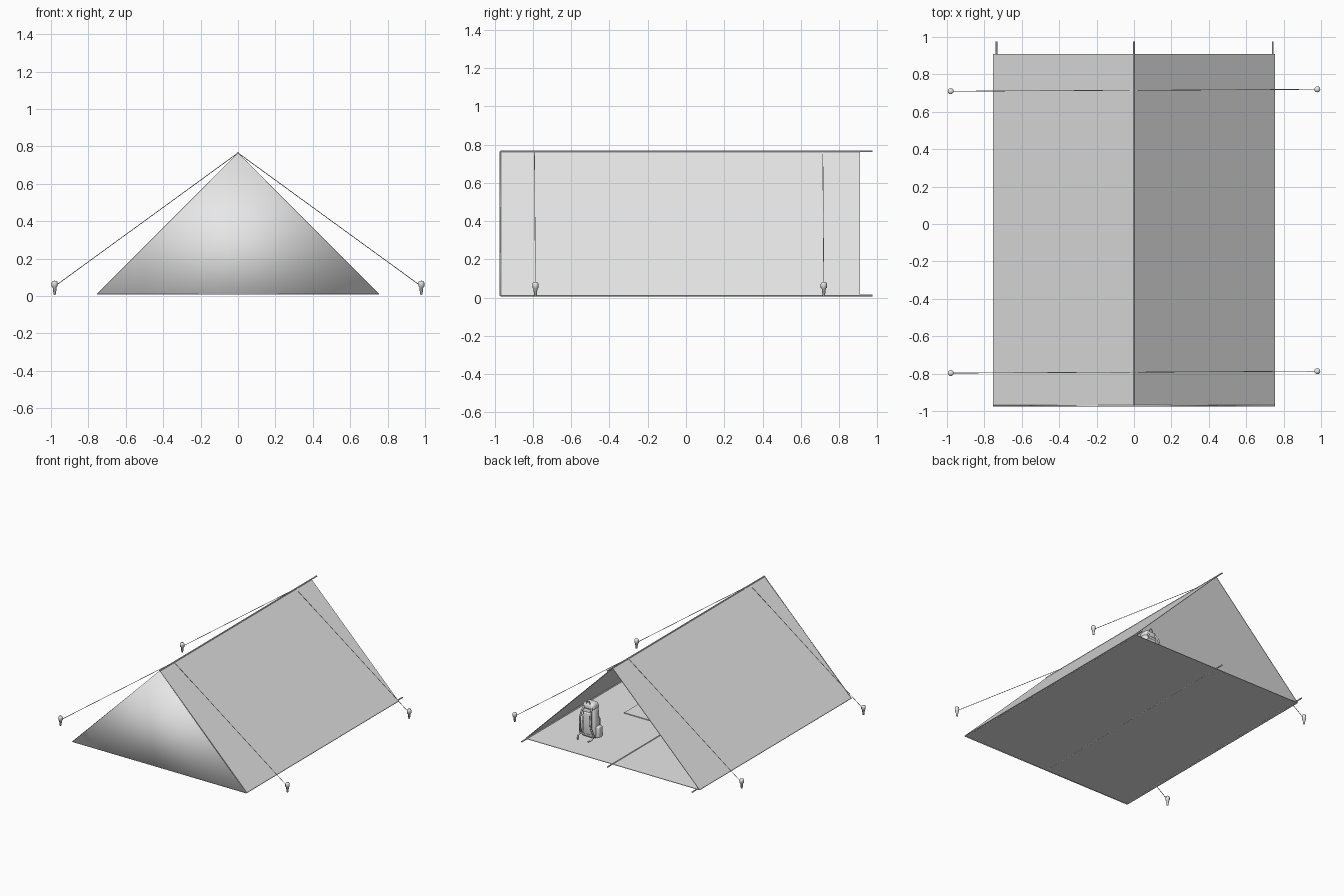
import bpy, bmesh, math
from mathutils import Vector

cube = bpy.data.objects.get("Cube")
if cube:
    bpy.data.objects.remove(cube, do_unlink=True)

GREY = bpy.data.materials.new("plain_grey")
GREY.use_nodes = True
GREY.diffuse_color = (0.8, 0.8, 0.8, 1)
GREY.node_tree.nodes["Principled BSDF"].inputs["Base Color"].default_value = (0.8, 0.8, 0.8, 1)

HALF, RIDGE, FLOOR = 0.755, 0.765, 0.012
FRONT, BACK, TIP = -0.975, 0.91, 0.975


def add(name, bm, smooth=False):
    mesh = bpy.data.meshes.new(name)
    bmesh.ops.recalc_face_normals(bm, faces=bm.faces)
    bm.to_mesh(mesh)
    bm.free()
    for p in mesh.polygons:
        p.use_smooth = smooth
    mesh.materials.append(GREY)
    obj = bpy.data.objects.new(name, mesh)
    bpy.context.collection.objects.link(obj)
    return obj


def prism(name, outline, y0, y1, smooth=False):
    """Extrude an x-z outline along y."""
    bm = bmesh.new()
    face = bm.faces.new([bm.verts.new((x, y0, z)) for x, z in outline])
    ext = bmesh.ops.extrude_face_region(bm, geom=[face])["geom"]
    verts = [g for g in ext if isinstance(g, bmesh.types.BMVert)]
    bmesh.ops.translate(bm, verts=verts, vec=(0, y1 - y0, 0))
    return add(name, bm, smooth)


def rod(name, a, b, r, sides=8):
    """Straight round bar between two points."""
    a, b = Vector(a), Vector(b)
    bm = bmesh.new()
    bmesh.ops.create_cone(bm, cap_ends=True, segments=sides, radius1=r, radius2=r, depth=(b - a).length)
    obj = add(name, bm, False)
    obj.location = (a + b) / 2
    obj.rotation_euler = (b - a).to_track_quat("Z", "Y").to_euler()
    return obj


def lathe(name, profile, loc, sides=12):
    """Spin an r-z profile round the z axis."""
    bm = bmesh.new()
    pts = [bm.verts.new((r, 0, z)) for r, z in profile]
    edges = [bm.edges.new(e) for e in zip(pts, pts[1:])]
    bmesh.ops.spin(bm, geom=pts + edges, cent=(0, 0, 0), axis=(0, 0, 1), angle=math.tau, steps=sides)
    bmesh.ops.remove_doubles(bm, verts=bm.verts, dist=0.0002)
    obj = add(name, bm, True)
    obj.location = loc
    return obj


def soft_box(name, loc, size, taper=1.0, bevel=0.02):
    """Rounded box, narrowed toward the top."""
    bm = bmesh.new()
    bmesh.ops.create_cube(bm, size=1)
    for v in bm.verts:
        k = taper if v.co.z > 0 else 1
        v.co = Vector((v.co.x * size[0] * k, v.co.y * size[1] * k, v.co.z * size[2]))
    bmesh.ops.bevel(bm, geom=bm.edges[:], offset=bevel, segments=3, profile=0.5, affect="EDGES")
    obj = add(name, bm, True)
    obj.location = loc
    return obj


def tube(name, points, r, loc=(0, 0, 0)):
    """Smooth curved strap through a few points."""
    cu = bpy.data.curves.new(name, "CURVE")
    cu.dimensions = "3D"
    cu.bevel_depth, cu.bevel_resolution, cu.resolution_u = r, 1, 6
    cu.use_fill_caps = True
    sp = cu.splines.new("BEZIER")
    sp.bezier_points.add(len(points) - 1)
    for bp, p in zip(sp.bezier_points, points):
        bp.co = p
        bp.handle_left_type = bp.handle_right_type = "AUTO"
    cu.materials.append(GREY)
    obj = bpy.data.objects.new(name, cu)
    obj.location = loc
    bpy.context.collection.objects.link(obj)


# Tent cloth: floor sheet, closed front panel, two sloping walls
prism("ground_sheet", [(-HALF, 0.008), (HALF, 0.008), (HALF, FLOOR), (-HALF, FLOOR)], FRONT, BACK)
prism("front_panel", [(-HALF, 0.008), (HALF, 0.008), (0, RIDGE)], FRONT, FRONT + 0.008, True)
T = 0.006
for side, s in (("left", 1), ("right", -1)):
    prism(side + "_wall", [(s * HALF, FLOOR), (0, RIDGE), (0, RIDGE - T), (s * (HALF - T), FLOOR)],
          FRONT + 0.008, BACK)

# Poles running the length of the tent, poking out at the open back
R = 0.005
rod("ridge_pole", (0, FRONT + 0.005, RIDGE), (0, TIP, RIDGE), R)
for name, x in (("left", 0.742), ("middle", 0), ("right", -0.735)):
    rod(name + "_floor_pole", (x, FRONT + 0.005, FLOOR), (x, TIP, FLOOR), R)

# Guy ropes and pegs
PEG = [(0, 0), (0.006, 0.002), (0.011, 0.042), (0.016, 0.046), (0.016, 0.066), (0.012, 0.074), (0, 0.076)]
for end, y in (("front", -0.792), ("back", 0.715)):
    for side, s in (("left", 1), ("right", -1)):
        yp = y + s * 0.005
        rod(f"{end}_{side}_guy_rope", (0, y, RIDGE), (s * 0.98, yp, 0.052), 0.002, 6)
        lathe(f"{end}_{side}_peg", PEG, (s * 0.98, yp, 0.006))

# Sleeping mat lying on the floor
prism("sleeping_mat", [(0.17, FLOOR), (0.42, FLOOR), (0.42, FLOOR + 0.006), (0.17, FLOOR + 0.006)], -0.75, 0.165)

# Rucksack standing near the open end
px, py, pz = 0.39, 0.62, FLOOR
soft_box("rucksack_body", (px, py, pz + 0.125), (0.13, 0.085, 0.24), 0.82, 0.025)
soft_box("rucksack_lid", (px, py, pz + 0.25), (0.105, 0.085, 0.05), 0.85, 0.018)
soft_box("rucksack_outer_pocket", (px, py - 0.05, pz + 0.085), (0.09, 0.035, 0.12), 0.9, 0.012)
soft_box("rucksack_back_pad", (px, py + 0.04, pz + 0.12), (0.08, 0.02, 0.17), 0.9, 0.008)
tube("rucksack_handle", [(-0.018, 0.03, 0.265), (0, 0.034, 0.29), (0.018, 0.03, 0.265)], 0.004, (px, py, pz))
for side, s in (("left", 1), ("right", -1)):
    soft_box(side + "_rucksack_pouch", (px + s * 0.072, py, pz + 0.06), (0.035, 0.06, 0.09), 0.85, 0.012)
    tube(side + "_shoulder_strap", [(s * 0.03, 0.03, 0.255), (s * 0.042, 0.062, 0.2),
                                    (s * 0.048, 0.068, 0.1), (s * 0.055, 0.04, 0.03)], 0.007, (px, py, pz))
    tube(side + "_waist_strap", [(s * 0.05, 0.04, 0.04), (s * 0.06, 0.075, 0.02),
                                 (s * 0.045, 0.1, 0.007)], 0.006, (px, py, pz))
